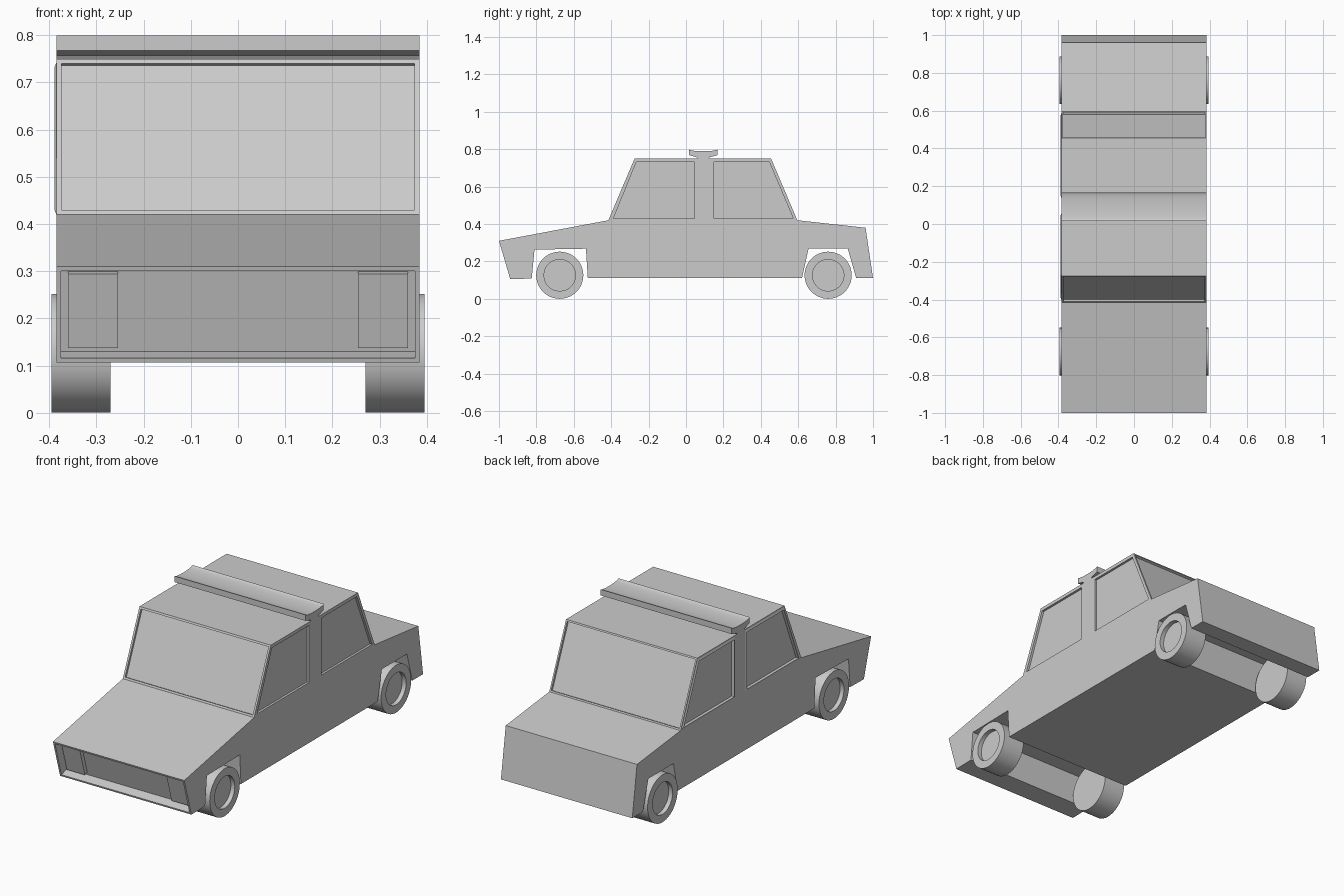
import bpy, bmesh, math
from mathutils import Matrix, Vector

if "Cube" in bpy.data.objects:
    bpy.data.objects.remove(bpy.data.objects["Cube"])


def finish(bm, name):
    bmesh.ops.recalc_face_normals(bm, faces=bm.faces)
    me = bpy.data.meshes.new(name)
    bm.to_mesh(me)
    bm.free()
    ob = bpy.data.objects.new(name, me)
    bpy.context.collection.objects.link(ob)
    return ob


def prism(profile, x0, x1):
    """Extrude a (y, z) outline from x0 to x1."""
    bm = bmesh.new()
    f = bm.faces.new([bm.verts.new((x0, y, z)) for y, z in profile])
    ext = bmesh.ops.extrude_face_region(bm, geom=[f], use_keep_orig=True)
    vs = [v for v in ext["geom"] if isinstance(v, bmesh.types.BMVert)]
    bmesh.ops.translate(bm, verts=vs, vec=(x1 - x0, 0, 0))
    bmesh.ops.recalc_face_normals(bm, faces=bm.faces)
    return bm


def recess(bm, y, z, border, depth):
    """Sink a bordered panel into the face centred near (y, z)."""
    target = Vector((0, y, z))
    f = min(bm.faces, key=lambda f: (f.calc_center_median() - target).length)
    bmesh.ops.inset_individual(bm, faces=[f], thickness=border)
    bmesh.ops.inset_individual(bm, faces=[f], thickness=0, depth=-depth)


def smooth(ob):
    bpy.ops.object.select_all(action='DESELECT')
    bpy.context.view_layer.objects.active = ob
    ob.select_set(True)
    bpy.ops.object.shade_smooth_by_angle(angle=math.radians(30))


# Body shell with wheel arches, windscreens and grille recess
W = 0.385
outline = [(-1, .31), (-.94, .106), (-.825, .108), (-.81, .263), (-.535, .268),
           (-.525, .11), (.62, .11), (.655, .268), (.865, .268), (.91, .11),
           (1, .11), (.96, .38), (.595, .42), (.455, .75), (-.275, .75), (-.415, .42)]
bm = prism(outline, -W, W)
recess(bm, -.345, .585, .015, .012)
recess(bm, .525, .585, .012, .012)
recess(bm, -.97, .208, .014, .05)
body = finish(bm, "body")

# Side windows, sunk on both sides, with a raised trim on the left
windows = {"front": [(-.388, .43), (-.265, .732), (.045, .732), (.045, .43)],
           "rear": [(.15, .43), (.15, .732), (.445, .732), (.573, .43)]}
for label, pts in windows.items():
    for side, s in (("left", -1), ("right", 1)):
        cutter = finish(prism(pts, s * (W - .012), s * (W + .05)), f"{label}_{side}_window_cutter")
        cutter.hide_render = True
        cutter.hide_set(True)
        mod = body.modifiers.new("window", 'BOOLEAN')
        mod.operation = 'DIFFERENCE'
        mod.solver = 'EXACT'
        mod.object = cutter
    cy = sum(p[0] for p in pts) / 4
    outer = [(cy + (y - cy) * 1.05, .581 + (z - .581) * 1.07) for y, z in pts]
    bm = bmesh.new()
    rings = [[bm.verts.new((x, y, z)) for y, z in ring]
             for x, ring in ((-W, outer), (-W - .004, pts), (-W, pts))]
    for a, b in zip(rings, rings[1:] + rings[:1]):
        for i in range(4):
            j = (i + 1) % 4
            bm.faces.new((a[i], a[j], b[j], b[i]))
    finish(bm, f"{label}_left_window_trim")

# Headlights inside the grille recess
for side, s in (("left", -1), ("right", 1)):
    bm = bmesh.new()
    bmesh.ops.create_cube(bm, size=1, matrix=Matrix.Translation((s * .307, -.9316, .2187))
                          @ Matrix.Rotation(.285, 4, 'X')
                          @ Matrix.Diagonal((.106, .022, .163, 1)))
    finish(bm, f"{side}_headlight")

# Roof bar with a dished top
dish = [(.092 + .076 * math.cos(a), .8 - .011 * math.sin(a))
        for a in (math.pi * i / 10 for i in range(11))]
bar = dish + [(.016, .768), (.057, .757), (.065, .745), (.119, .745), (.127, .757), (.168, .768)]
smooth(finish(prism(bar, -W, W), "roof_bar"))

# Wheels with recessed hubs: (x, radius) profile spun around the axle
R = .126
for end, y in (("front", -.675), ("rear", .76)):
    for side, s in (("left", -1), ("right", 1)):
        bm = bmesh.new()
        prof = [(.27, 0), (.27, R), (.395, R), (.395, .084), (.372, .084), (.372, 0)]
        vs = [bm.verts.new((s * x, y, R + r)) for x, r in prof]
        es = [bm.edges.new(p) for p in zip(vs, vs[1:])]
        bmesh.ops.spin(bm, geom=vs + es, cent=(0, y, R), axis=(1, 0, 0),
                       angle=2 * math.pi, steps=48, use_merge=True)
        bmesh.ops.remove_doubles(bm, verts=bm.verts, dist=1e-5)
        smooth(finish(bm, f"{end}_{side}_wheel"))
